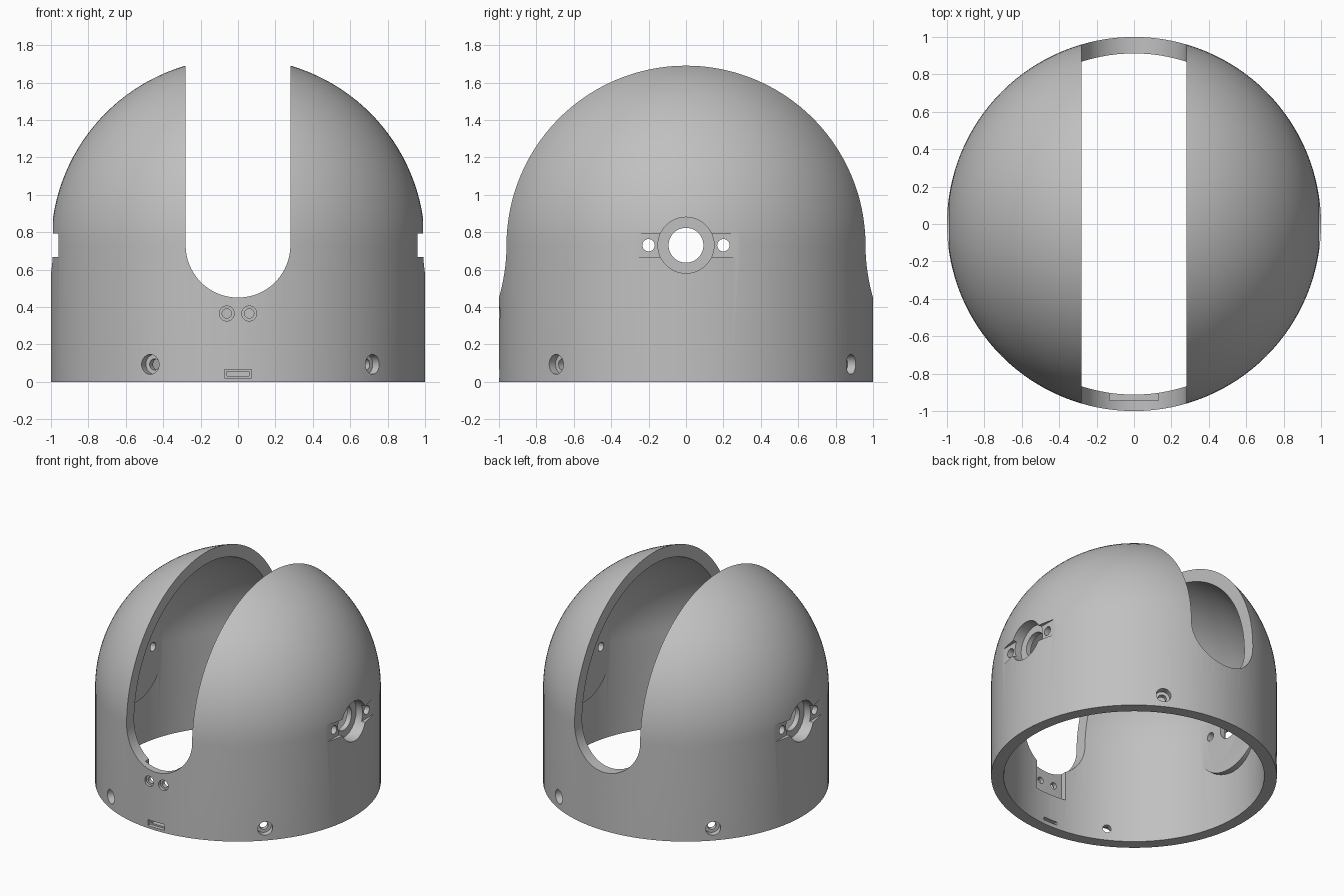
import bpy, bmesh, math
from mathutils import Matrix, Vector

if "Cube" in bpy.data.objects:
    bpy.data.objects.remove(bpy.data.objects["Cube"])

R_OUT, R_IN, ZC = 1.0, 0.912, 0.73   # shell radii and height of dome centre

grey = bpy.data.materials.new("plain_grey")
grey.diffuse_color = (0.53, 0.53, 0.53, 1)
grey.use_nodes = True
grey.node_tree.nodes["Principled BSDF"].inputs["Base Color"].default_value = grey.diffuse_color


def to_object(name, bm):
    bmesh.ops.recalc_face_normals(bm, faces=bm.faces)
    mesh = bpy.data.meshes.new(name)
    bm.to_mesh(mesh)
    bm.free()
    ob = bpy.data.objects.new(name, mesh)
    bpy.context.collection.objects.link(ob)
    mesh.materials.append(grey)
    return ob


def box(name, lo, hi):
    bm = bmesh.new()
    lo, hi = Vector(lo), Vector(hi)
    bmesh.ops.create_cube(bm, size=1, matrix=Matrix.Translation((lo + hi) / 2)
                          @ Matrix.Diagonal((*(hi - lo), 1)))
    return to_object(name, bm)


def rod(name, start, end, radius, sides=48):
    start, end = Vector(start), Vector(end)
    axis = end - start
    bm = bmesh.new()
    bmesh.ops.create_cone(bm, cap_ends=True, segments=sides, radius1=radius,
                          radius2=radius, depth=axis.length,
                          matrix=Matrix.Translation((start + end) / 2)
                          @ axis.to_track_quat('Z', 'Y').to_matrix().to_4x4())
    return to_object(name, bm)


def combine(target, tool, operation='DIFFERENCE'):
    tool.hide_render = True
    mod = target.modifiers.new(tool.name, 'BOOLEAN')
    mod.operation, mod.solver, mod.object = operation, 'EXACT', tool
    bpy.context.view_layer.objects.active = target
    bpy.ops.object.modifier_apply(modifier=mod.name)
    bpy.data.objects.remove(tool)


# Domed shell: wall profile revolved about z
arc = [math.radians(90 * i / 32) for i in range(33)]
profile = [(R_OUT, 0)] + [(R_OUT * math.cos(a), ZC + R_OUT * math.sin(a)) for a in arc]
profile += [(R_IN * math.cos(a), ZC + R_IN * math.sin(a)) for a in reversed(arc)] + [(R_IN, 0)]
bm = bmesh.new()
verts = [bm.verts.new((max(r, 0) if r > 1e-6 else 0, 0, z)) for r, z in profile]
edges = [bm.edges.new((a, b)) for a, b in zip(verts, verts[1:] + verts[:1])
         if (a.co - b.co).length > 1e-6 and not (a.co.x == 0 and b.co.x == 0)]
bmesh.ops.spin(bm, geom=verts + edges, cent=(0, 0, 0), axis=(0, 0, 1),
               angle=math.tau, steps=128, use_merge=True)
bmesh.ops.remove_doubles(bm, verts=bm.verts, dist=1e-5)
shell = to_object("domed_shell", bm)

# Flat bosses on the inside of both side walls
for s in (-1, 1):
    combine(shell, rod("pivot_boss", (s * 0.866, 0, ZC), (s * 0.925, 0, ZC), 0.35, 64), 'UNION')

# U-shaped slot through front, top and back
w = 0.28
outline = [(w, 2), (-w, 2)]
outline += [(w * math.cos(a), ZC + w * math.sin(a))
            for a in (math.pi + math.pi * i / 40 for i in range(41))]
bm = bmesh.new()
face = bm.faces.new([bm.verts.new((x, -1.2, z)) for x, z in outline])
ext = bmesh.ops.extrude_face_region(bm, geom=[face])
bmesh.ops.translate(bm, vec=(0, 2.4, 0),
                    verts=[v for v in ext["geom"] if isinstance(v, bmesh.types.BMVert)])
combine(shell, to_object("slot_cutter", bm))

# Side pivots: bar recess, round recess, shaft hole and two screw holes
for s in (-1, 1):
    x0, x1 = sorted((s * 0.96, s * 1.1))
    combine(shell, box("bar_recess", (x0, -0.28, ZC - 0.063), (x1, 0.28, ZC + 0.063)))
    for name, y, r, depth in (("round_recess", 0, 0.15, 0.905), ("shaft_hole", 0, 0.093, 0.7),
                              ("screw_left", -0.2, 0.033, 0.7), ("screw_right", 0.2, 0.033, 0.7)):
        combine(shell, rod(name, (s * depth, y, ZC), (s * 1.1, y, ZC), r))

# Counterbored mounting holes around the base
for deg in (-44, 62, 136, 242):
    d = Vector((math.cos(math.radians(deg)), math.sin(math.radians(deg)), 0))
    up = Vector((0, 0, 0.093))
    combine(shell, rod("counterbore", d * 0.95 + up, d * 1.1 + up, 0.053, 32))
    combine(shell, rod("mounting_hole", d * 0.8 + up, d * 1.1 + up, 0.03, 32))

# Front sensor: inner board recess and two stepped holes
combine(shell, box("board_recess", (-0.13, -0.945, 0.257), (0.13, -0.75, 0.56)))
for x in (-0.06, 0.06):
    combine(shell, rod("sensor_rim", (x, -0.975, 0.365), (x, -1.1, 0.365), 0.04, 32))
    combine(shell, rod("sensor_hole", (x, -0.8, 0.365), (x, -1.1, 0.365), 0.025, 32))

# Cable port near the front base
combine(shell, box("port_rim", (-0.072, -1.1, 0.02), (0.072, -0.97, 0.066)))
combine(shell, box("port_hole", (-0.06, -1.1, 0.031), (0.06, -0.8, 0.055)))

bpy.ops.object.select_all(action='DESELECT')
shell.select_set(True)
bpy.context.view_layer.objects.active = shell
bpy.ops.object.shade_smooth_by_angle(angle=math.radians(25))
